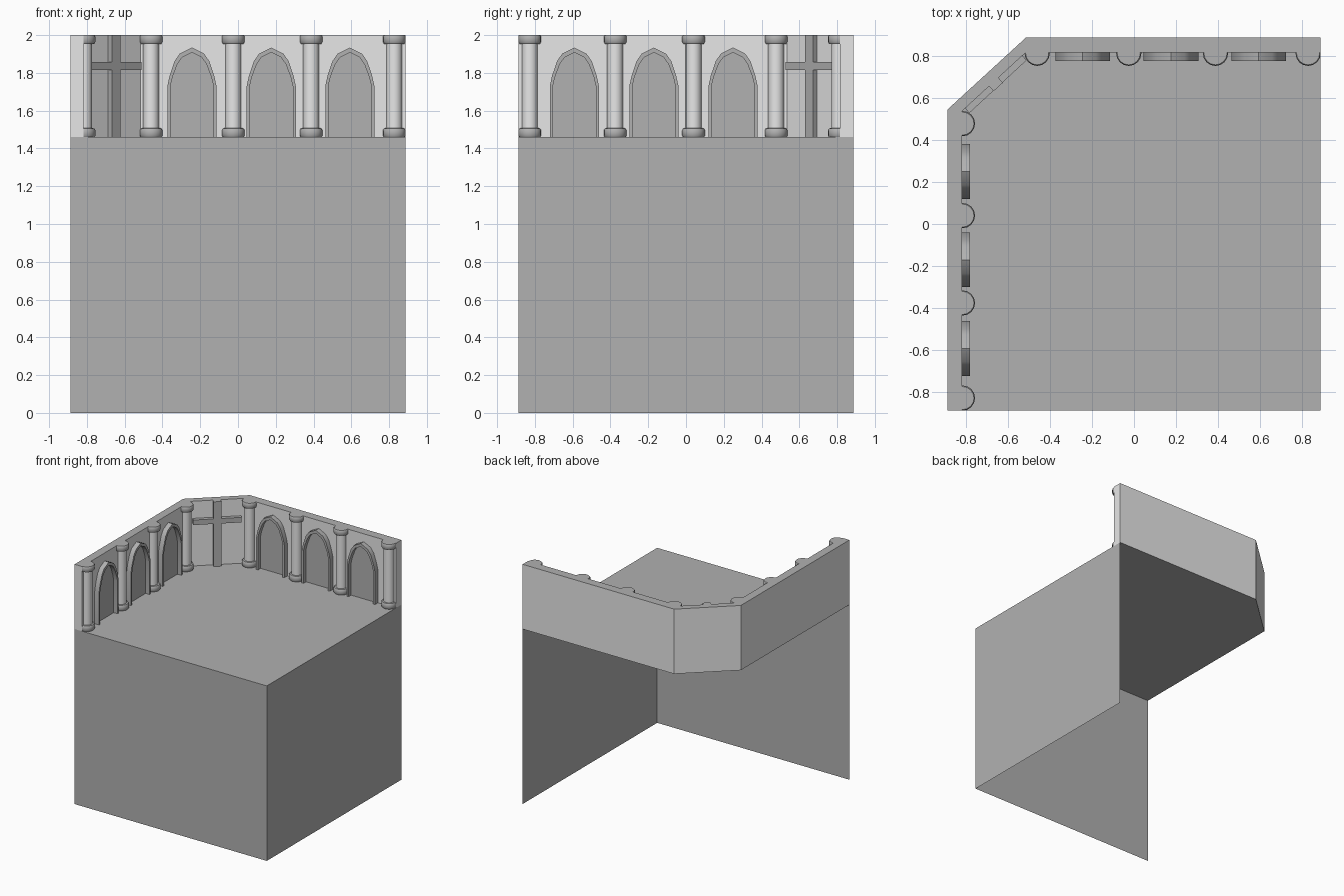
import bpy, bmesh, math
from mathutils import Vector

if "Cube" in bpy.data.objects:
    bpy.data.objects.remove(bpy.data.objects["Cube"])

FLOOR, TOP, E = 1.46, 2.0, 0.887


def material(name, v):
    m = bpy.data.materials.new(name)
    m.diffuse_color = (v, v, v, 1)
    m.use_nodes = True
    m.node_tree.nodes["Principled BSDF"].inputs["Base Color"].default_value = m.diffuse_color
    return m


LIGHT = material("light grey stone", 0.8)
MID = material("mid grey stone", 0.44)


def finish(name, verts, faces, mats, smooth=None, recalc=True):
    me = bpy.data.meshes.new(name)
    me.from_pydata([tuple(v) for v in verts], [], faces)
    if recalc:
        bm = bmesh.new()
        bm.from_mesh(me)
        bmesh.ops.recalc_face_normals(bm, faces=bm.faces)
        bm.to_mesh(me)
        bm.free()
    for m in mats:
        me.materials.append(m)
    ob = bpy.data.objects.new(name, me)
    bpy.context.collection.objects.link(ob)
    if smooth:
        bpy.ops.object.select_all(action='DESELECT')
        ob.select_set(True)
        bpy.context.view_layer.objects.active = ob
        bpy.ops.object.shade_smooth_by_angle(angle=math.radians(smooth))
    return ob


# wall coordinates: u along the wall, d out from its inner face, z up
def back(u, d, z):
    return Vector((u, 0.814 - d, z))


def left(u, d, z):
    return Vector((-0.818 + d, u, z))


A, B = Vector((-0.818, 0.535, 0)), Vector((-0.515, 0.814, 0))
DIR = (B - A).normalized()
OUT = Vector((DIR.y, -DIR.x, 0))


def corner(u, d, z):
    return (A + B) / 2 + DIR * u + OUT * d + Vector((0, 0, z))


# platform: floor sheet with a cut corner, plus front and right sheets
outer = [(-E, -E), (-E, 0.543), (-0.512, E), (E, E)]
v = [(x, y, FLOOR) for x, y in outer] + [(E, -E, FLOOR), (-E, -E, 0), (E, -E, 0), (E, E, 0)]
finish("platform", v, [(4, 3, 2, 1, 0), (5, 6, 4, 0), (6, 7, 3, 4)], [MID], recalc=False)

# parapet wall: light sides, mid grey top
inner = [(-0.818, -E), (A.x, A.y), (B.x, B.y), (E, 0.814)]
ring = outer + inner[::-1]
n = len(ring)
v = [(x, y, z) for z in (FLOOR, TOP) for x, y in ring]
f = [(i, (i + 1) % n, n + (i + 1) % n, n + i) for i in range(n)]
f += [(i, i + 1, n - 2 - i, n - 1 - i) for i in range(3)]
f += [tuple(k + n for k in q) for q in f[-3:]]
wall = finish("parapet_wall", v, f, [LIGHT, MID])
for p in wall.data.polygons:
    p.material_index = 1 if abs(p.normal.z) > 0.5 else 0


# column: turned profile, mid grey base and capital, light shaft
def column(name, place, u0):
    half = [(0.055, FLOOR), (0.06, FLOOR + 0.008), (0.06, FLOOR + 0.036),
            (0.054, FLOOR + 0.046), (0.042, FLOOR + 0.048)]
    prof = half + [(r, FLOOR + TOP - z) for r, z in half[::-1]]
    S = 16
    v = [place(u0 + r * math.cos(math.tau * i / S), 0.003 + r * math.sin(math.tau * i / S), z)
         for r, z in prof for i in range(S)]
    f = [(k * S + i, k * S + (i + 1) % S, (k + 1) * S + (i + 1) % S, (k + 1) * S + i)
         for k in range(len(prof) - 1) for i in range(S)]
    f += [tuple(range(S)), tuple(range((len(prof) - 1) * S, len(prof) * S))]
    ob = finish(name, v, f, [LIGHT, MID], smooth=35)
    for p in ob.data.polygons:
        p.material_index = 0 if abs(p.center.z - 1.73) < 0.2 else 1


# pointed arch: raised frame around a thin mid grey panel
def arch(name, place, u0):
    def outline(pts):
        return [(-x, z) for x, z in pts] + [(x, z) for x, z in pts[-2::-1]]
    o = outline([(0.130, FLOOR), (0.130, 1.73), (0.118, 1.785), (0.092, 1.862), (0.064, 1.902), (0, 1.934)])
    i_ = outline([(0.114, FLOOR), (0.114, 1.73), (0.102, 1.78), (0.077, 1.846), (0.052, 1.882), (0, 1.908)])
    n = len(o)
    v = [place(u0 + x, d, z) for d in (0, 0.04) for loop in (o, i_) for x, z in loop]
    f = []
    for k in range(n - 1):
        for a, b in ((0, 1), (2, 3), (0, 2), (1, 3)):
            f.append((a * n + k, a * n + k + 1, b * n + k + 1, b * n + k))
    f += [(0, n, 3 * n, 2 * n), (n - 1, 2 * n - 1, 4 * n - 1, 3 * n - 1)]
    finish(name + "_frame", v, f, [MID], smooth=35)
    v = [place(u0 + x, d, z) for d in (0, 0.005) for x, z in i_]
    f = [tuple(range(n)), tuple(range(n, 2 * n))]
    f += [(k, (k + 1) % n, n + (k + 1) % n, n + k) for k in range(n)]
    finish(name + "_panel", v, f, [MID])


for k, (xb, yl) in enumerate(zip((-0.46, -0.025, 0.387, 0.827), (0.477, 0.04, -0.375, -0.827))):
    column(f"back_column_{k + 1}", back, xb)
    column(f"left_column_{k + 1}", left, yl)
for k, (xb, yl) in enumerate(zip((-0.244, 0.176, 0.592), (0.249, -0.170, -0.591))):
    arch(f"back_arch_{k + 1}", back, xb)
    arch(f"left_arch_{k + 1}", left, yl)


# cross strips on the cut corner
def bar(name, u0, u1, z0, z1, d):
    v = [corner(u, dd, z) for u in (u0, u1) for dd in (0, d) for z in (z0, z1)]
    f = [(0, 1, 3, 2), (4, 5, 7, 6), (0, 1, 5, 4), (2, 3, 7, 6), (0, 2, 6, 4), (1, 3, 7, 5)]
    finish(name, v, f, [MID])


bar("cross_upright", -0.03, 0.03, FLOOR, TOP, 0.032)
bar("cross_beam", -0.185, 0.185, 1.815, 1.857, 0.03)
